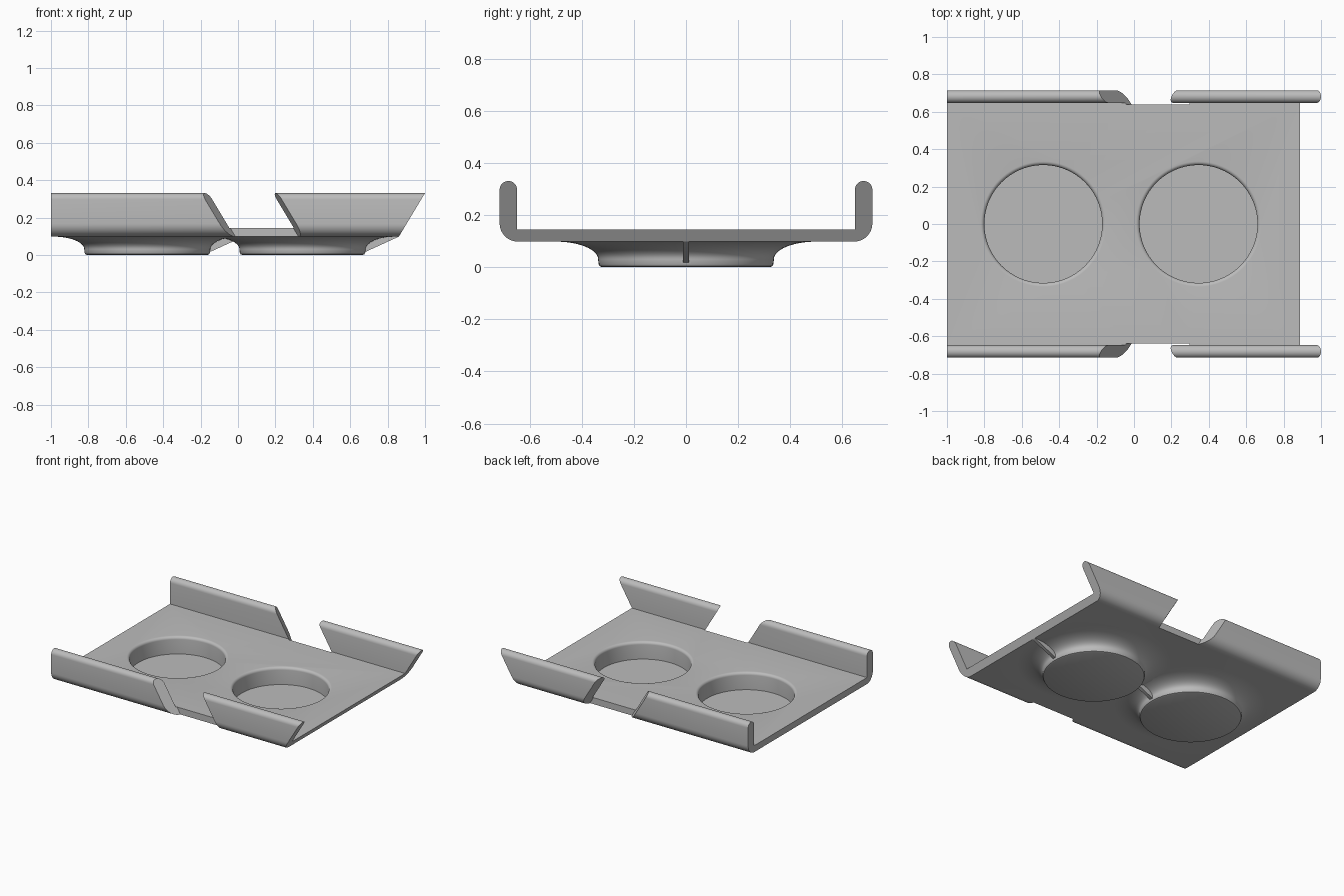
import bpy, bmesh
from math import pi, cos, sin
from mathutils import Matrix, Vector

cube = bpy.data.objects.get("Cube")
if cube:
    bpy.data.objects.remove(cube)

grey = bpy.data.materials.new("plain grey")
grey.use_nodes = True
colour = (0.5, 0.5, 0.5, 1)
grey.diffuse_color = colour
grey.node_tree.nodes["Principled BSDF"].inputs["Base Color"].default_value = colour


def make(name, bm):
    bmesh.ops.recalc_face_normals(bm, faces=bm.faces)
    mesh = bpy.data.meshes.new(name)
    bm.to_mesh(mesh)
    bm.free()
    mesh.materials.append(grey)
    obj = bpy.data.objects.new(name, mesh)
    bpy.context.collection.objects.link(obj)
    return obj


def loft(name, start, end):
    """Solid between two matching outlines."""
    bm = bmesh.new()
    a = [bm.verts.new(p) for p in start]
    b = [bm.verts.new(p) for p in end]
    bm.faces.new(a)
    bm.faces.new(b)
    n = len(a)
    for i in range(n):
        j = (i + 1) % n
        bm.faces.new((a[i], a[j], b[j], b[i]))
    return make(name, bm)


def lathe(name, profile, x):
    """Closed turned solid from (radius, height) points, capped at both ends."""
    bm = bmesh.new()
    n = 96
    rings = [[bm.verts.new((x + r * cos(2 * pi * i / n), r * sin(2 * pi * i / n), z))
              for i in range(n)] for r, z in profile]
    for lo, hi in zip(rings, rings[1:]):
        for i in range(n):
            j = (i + 1) % n
            bm.faces.new((lo[i], lo[j], hi[j], hi[i]))
    bm.faces.new(rings[0])
    bm.faces.new(rings[-1])
    return make(name, bm)


def arc(cx, cz, rx, rz, start, end, steps):
    return [(cx + rx * cos(t), cz + rz * sin(t))
            for t in (start + (end - start) * i / steps for i in range(steps + 1))]


def combine(target, tool, operation):
    mod = target.modifiers.new(operation.title(), "BOOLEAN")
    mod.object, mod.operation, mod.solver = tool, operation, "EXACT"
    bpy.context.view_layer.objects.active = target
    bpy.ops.object.modifier_apply(modifier=mod.name)
    bpy.data.objects.remove(tool)


# Channel section: flat floor with two round-topped side walls
SLOPE, FLOOR, UNDER = 0.6, 0.145, 0.098
half = arc(0.645, UNDER + 0.07, 0.07, 0.07, -pi / 2, 0, 10)
half += arc(0.6815, 0.297, 0.0335, 0.0335, 0, pi, 14)
half.append((0.648, FLOOR))
section = half + [(-y, z) for y, z in reversed(half)]

# Walls lean outward at the +x end
tray = loft("tray", [(-1, y, z) for y, z in section],
            [(0.86 + SLOPE * (z - UNDER), y, z) for y, z in section])

# Slanted notch in each side wall, flaring outward
def notch_outline(y, left, right, side):
    return [(x - SLOPE * (z - 0.1), side * y, z)
            for x, z in ((left, 0), (right, 0), (right, 0.5), (left, 0.5))]

for side in (1, -1):
    cutter = loft("notch_cutter", notch_outline(0.64, -0.015, 0.322, side),
                  notch_outline(0.73, -0.066, 0.358, side))
    combine(tray, cutter, "DIFFERENCE")

# Two round cups under the floor, each with a small rib on its +x side
cup = [(0.322, 0), (0.331, 0.004), (0.336, 0.013), (0.337, 0.03)]
cup += arc(0.5, 0.03, 0.163, UNDER - 0.03, pi, pi / 2, 14)[1:]
cup.append((0.5, 0.12))
well = [(0.315, 0.02), (0.315, 0.125)]
well += arc(0.335, 0.125, 0.02, 0.02, pi, pi / 2, 6)[1:]
well.append((0.335, 0.2))
centres = (-0.485, 0.345)

for x in centres:
    combine(tray, lathe("cup", cup, x), "UNION")
for x in centres:
    outline = [(0.325, 0.018), (0.34, 0.018), (0.515, UNDER), (0.515, 0.12), (0.325, 0.12)]
    rib = loft("rib", [(x + r, -0.012, z) for r, z in outline],
               [(x + r, 0.012, z) for r, z in outline])
    combine(tray, rib, "UNION")
for x in centres:
    combine(tray, lathe("well_cutter", well, x), "DIFFERENCE")

# Smooth rounded surfaces, crisp edges
bpy.ops.object.select_all(action="DESELECT")
tray.select_set(True)
bpy.context.view_layer.objects.active = tray
bpy.ops.object.shade_smooth_by_angle(angle=pi / 6)
